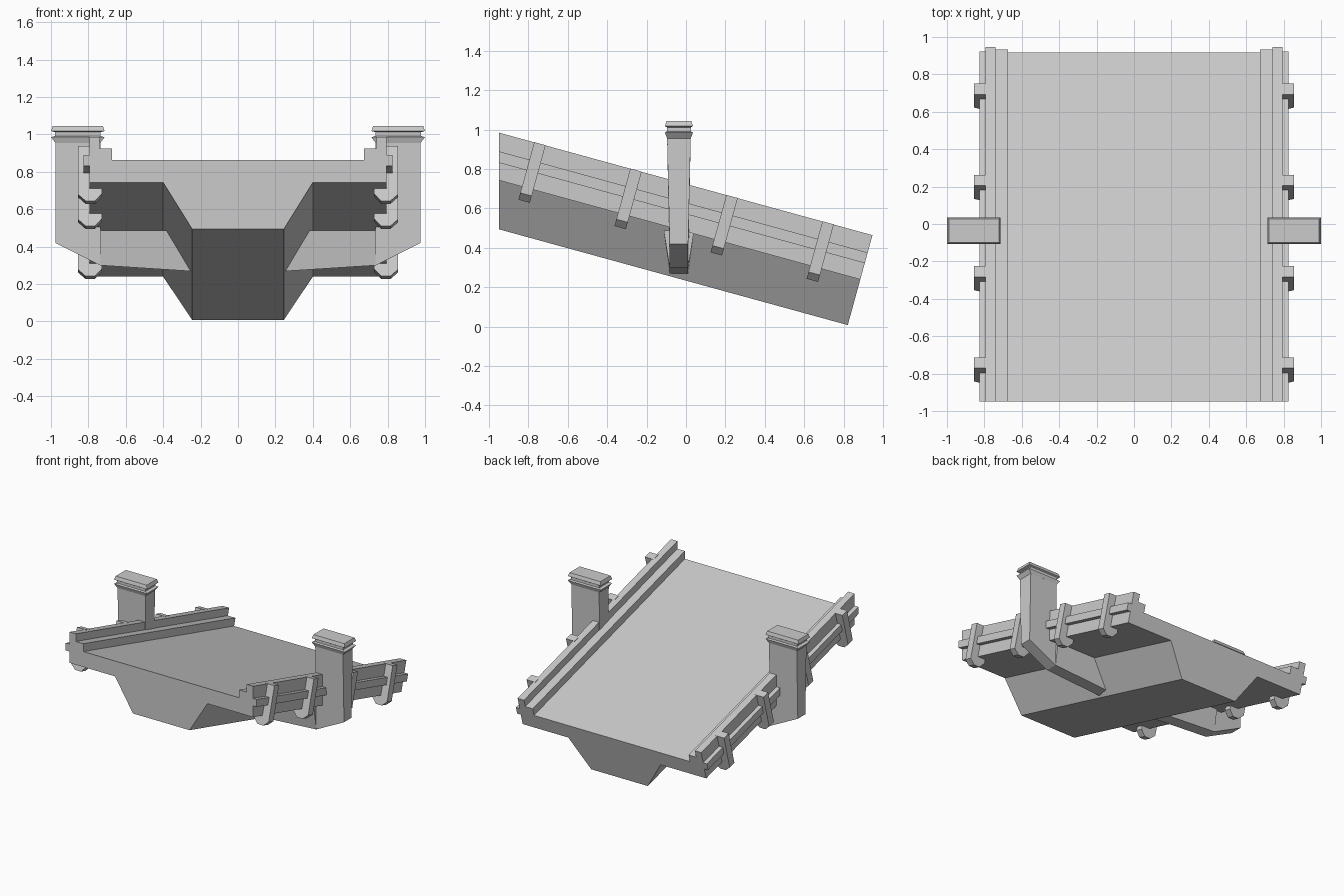
import bpy, bmesh, math
from mathutils import Vector

if "Cube" in bpy.data.objects:
    bpy.data.objects.remove(bpy.data.objects["Cube"])

A = math.radians(15.35)
DOWN = Vector((0, math.cos(A), -math.sin(A)))     # along the ramp, downhill
DEEP = Vector((0, -math.sin(A), -math.cos(A)))    # into the ramp
FRONT = -0.95
TOP = 0.985


def loft(name, rings, mirror=True):
    """Skin a list of matching rings, cap both ends, optionally mirror in x."""
    bm = bmesh.new()
    loops = [[bm.verts.new(p) for p in ring] for ring in rings]
    n = len(loops[0])
    for a, b in zip(loops, loops[1:]):
        for i in range(n):
            j = (i + 1) % n
            bm.faces.new((a[i], a[j], b[j], b[i]))
    bm.faces.new(loops[0])
    bm.faces.new(loops[-1])
    bmesh.ops.recalc_face_normals(bm, faces=bm.faces)
    mesh = bpy.data.meshes.new(name)
    bm.to_mesh(mesh)
    bm.free()
    ob = bpy.data.objects.new(name, mesh)
    bpy.context.collection.objects.link(ob)
    if mirror:
        ob.modifiers.new("Mirror", 'MIRROR')
    return ob


# Ramp deck: vertical cut at the front, square cut at the low end
half = [(0.245, 0.494), (0.40, 0.743), (0.795, 0.743), (0.795, 0.832),
        (0.827, 0.832), (0.827, 0.89), (0.795, 0.89), (0.795, TOP),
        (0.74, TOP), (0.74, 0.925), (0.675, 0.925), (0.675, 0.863)]
# lower lip of the side rail stands proud as well
profile = half + [(-x, z) for x, z in reversed(half)]
start = [Vector((x, FRONT, z)) for x, z in profile]
end_plane = DOWN.dot(Vector((0, 0.821, 0.005)))
end = [p + DOWN * (end_plane - DOWN.dot(p)) for p in start]
loft("ramp_deck", [start, end], mirror=False)

# Rail brackets hooking under the deck, square to the slope
hook = [(0.78, 0), (0.855, 0), (0.855, 0.267), (0.815, 0.303), (0.765, 0.303),
        (0.727, 0.262), (0.727, 0.225), (0.78, 0.225)]
for k in range(4):
    y = -0.742 + 0.488 * k
    base = Vector((0, y, TOP + 0.001 - (y - FRONT) * math.tan(A)))
    rings = [[base + DOWN * s + DEEP * d + Vector((x, 0, 0)) for x, d in hook]
             for s in (-0.03, 0.03)]
    loft(f"rail_bracket_{k + 1}", rings)

# Pillars
YC, XC = -0.036, 0.856


def rect(hx, hy, z):
    return [(XC + sx * hx, YC + sy * hy, z)
            for sx, sy in ((-1, -1), (1, -1), (1, 1), (-1, 1))]


foot = rect(0.12, 0.047, 0.42)
foot = [(x, y, 0.30 if x < XC else z) for x, y, z in foot]
loft("pillar_shaft", [foot, rect(0.12, 0.06, 0.96)])

# Stepped pillar cap
loft("pillar_cap", [rect(0.12, 0.06, 0.955), rect(0.143, 0.071, 0.985),
                    rect(0.122, 0.061, 0.992), rect(0.122, 0.061, 1.012),
                    rect(0.143, 0.071, 1.018), rect(0.134, 0.063, 1.045)])


# Support arm from pillar foot to the keel
def arm_ring(x_top, x_low, z_low):
    return [(x_top, YC - 0.077, 0.487), (x_top, YC + 0.077, 0.487),
            (x_low, YC + 0.047, z_low), (x_low, YC - 0.047, z_low)]


loft("support_arm", [arm_ring(0.36, 0.24, 0.268), arm_ring(0.736, 0.736, 0.30)])
